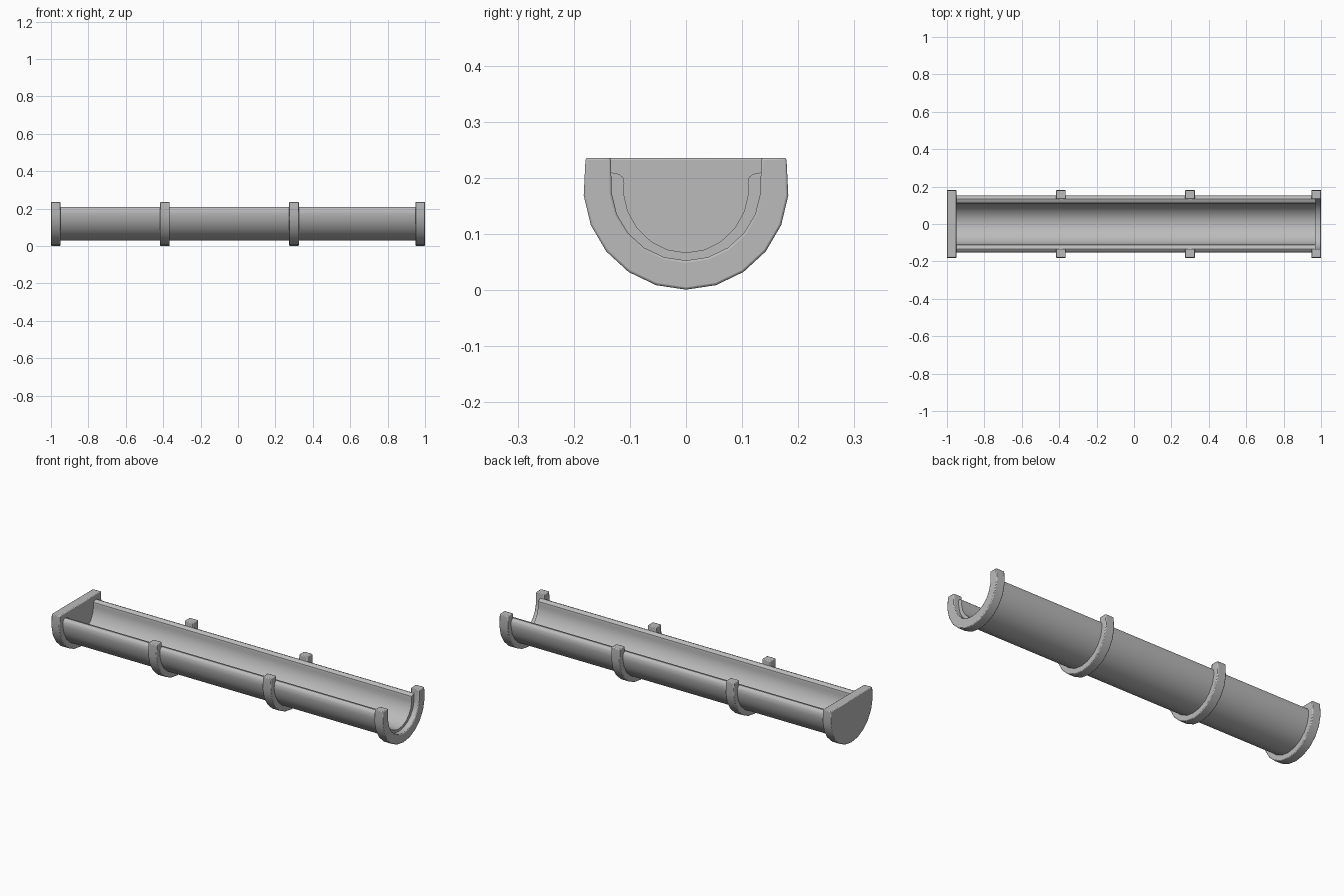
import bpy, bmesh
from math import sin, cos, radians

cube = bpy.data.objects.get("Cube")
if cube:
    bpy.data.objects.remove(cube, do_unlink=True)

grey = bpy.data.materials.new("plain grey")
grey.use_nodes = True
colour = (0.5, 0.5, 0.5, 1)
grey.diffuse_color = colour
grey.node_tree.nodes["Principled BSDF"].inputs["Base Color"].default_value = colour

CENTRE = 0.185   # height of the pipe axis
TOP = 0.236      # top of clips and end cap


def arc(half_width, depth, tip=()):
    """Half-round profile from -y to +y, continued by tip points at both ends."""
    bowl = [(half_width * sin(radians(17 * i)), CENTRE - depth * cos(radians(17 * i)))
            for i in range(-5, 6)]
    left = [(-y, z) for y, z in reversed(tip)]
    return left + bowl + list(tip)


def extrude(name, outer, inner, x0, x1, bevel):
    """Extrude a closed profile along x; an empty inner list makes it solid."""
    bm = bmesh.new()
    a, b = ([[bm.verts.new((x, y, z)) for y, z in outer + inner[::-1]] for x in (x0, x1)])
    n = len(a)
    for i in range(n):
        j = (i + 1) % n
        bm.faces.new((a[i], a[j], b[j], b[i]))
    if inner:
        # End faces are strips of quads between the two arcs
        for ring in (a, b):
            for i in range(n // 2 - 1):
                bm.faces.new((ring[i], ring[i + 1], ring[n - 2 - i], ring[n - 1 - i]))
    else:
        bm.faces.new(a)
        bm.faces.new(b)
    bmesh.ops.recalc_face_normals(bm, faces=bm.faces)
    mesh = bpy.data.meshes.new(name)
    bm.to_mesh(mesh)
    bm.free()
    mesh.materials.append(grey)
    obj = bpy.data.objects.new(name, mesh)
    bpy.context.collection.objects.link(obj)
    if bevel:
        mod = obj.modifiers.new("soft edges", 'BEVEL')
        mod.width = bevel
        mod.segments = 2
        mod.limit_method = 'ANGLE'
        mod.angle_limit = radians(40)
    bpy.ops.object.select_all(action='DESELECT')
    obj.select_set(True)
    bpy.context.view_layer.objects.active = obj
    bpy.ops.object.shade_smooth_by_angle(angle=radians(35))
    return obj


# Trough with rounded rims
trough_outer = arc(0.153, 0.155, [(0.151, 0.195), (0.145, 0.205), (0.134, 0.21)])
trough_inner = arc(0.112, 0.118, [(0.110, 0.19), (0.112, 0.201), (0.119, 0.207)])
extrude("trough", trough_outer, trough_inner, -0.97, 0.97, 0)

# Clips around the trough
clip_outer = arc(0.183, 0.184, [(0.179, TOP)])
clip_inner = arc(0.133, 0.132, [(0.134, TOP)])
for name, x in (("left_clip", 0.975), ("middle_left_clip", 0.3), ("middle_right_clip", -0.39)):
    extrude(name, clip_outer, clip_inner, x - 0.026, x + 0.025, 0.004)

# Solid end cap
extrude("end_cap", clip_outer, [], -1, -0.95, 0.004)
